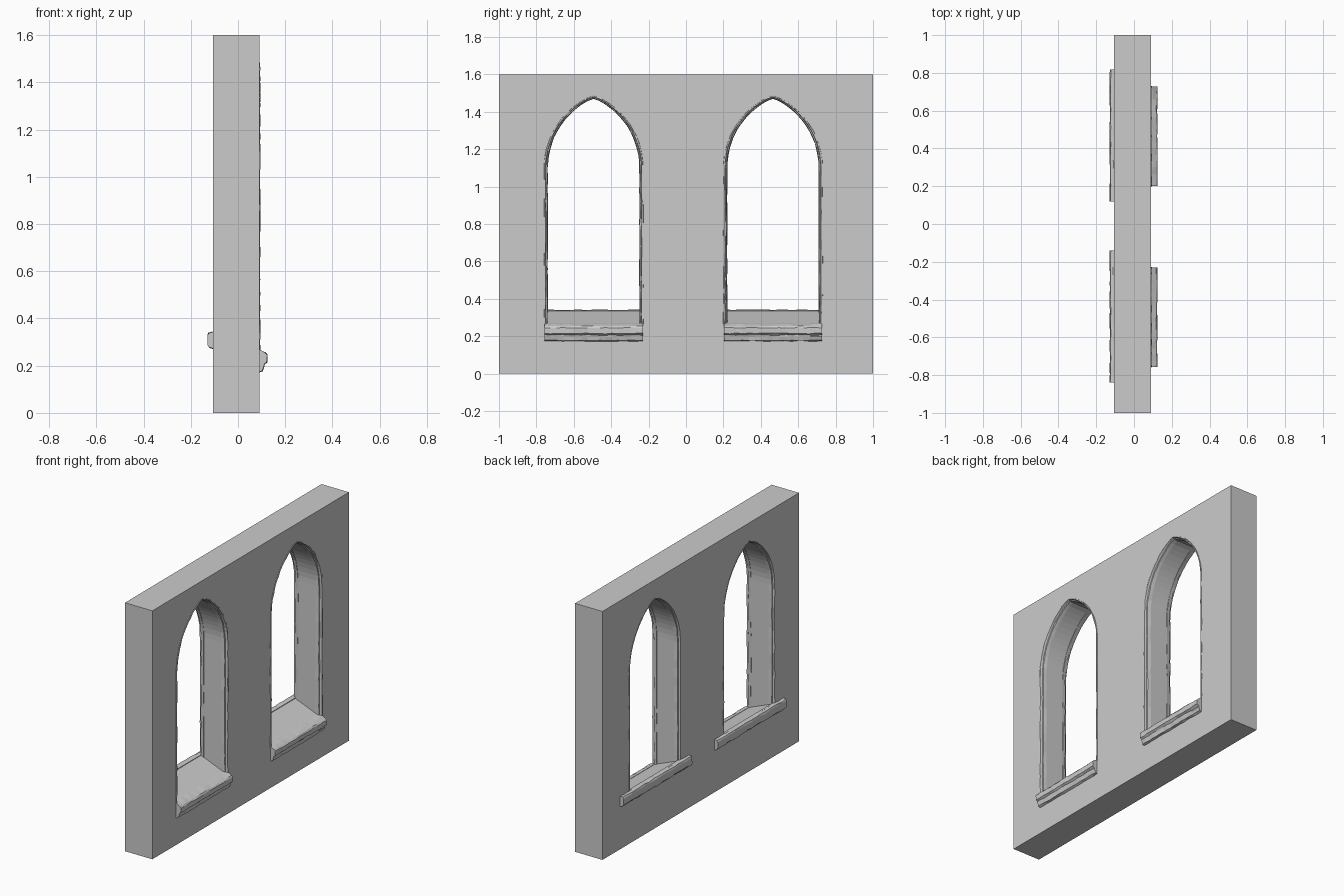
import bpy, bmesh, math, random
from mathutils import Vector

if "Cube" in bpy.data.objects:
    bpy.data.objects.remove(bpy.data.objects["Cube"])

random.seed(4)
X0, X1 = -0.105, 0.09          # wall back and front planes
CENTRES = {"left": -0.494, "right": 0.465}
SPRING, ARC_STEPS, JAMB_STEPS = 1.1, 14, 14


def loft(name, rings):
    """Skin closed rings of points and cap both ends."""
    bm = bmesh.new()
    vs = [[bm.verts.new(p) for p in r] for r in rings]
    n = len(vs[0])
    for a, b in zip(vs, vs[1:]):
        for i in range(n):
            bm.faces.new((a[i], a[(i + 1) % n], b[(i + 1) % n], b[i]))
    bm.faces.new(vs[0])
    bm.faces.new(vs[-1])
    bmesh.ops.recalc_face_normals(bm, faces=bm.faces)
    me = bpy.data.meshes.new(name)
    bm.to_mesh(me)
    bm.free()
    ob = bpy.data.objects.new(name, me)
    bpy.context.collection.objects.link(ob)
    return ob


def outline(w, bottom, steps):
    """Pointed arch as (y, z), from bottom left over the apex to bottom right."""
    rise = 0.388 - (0.263 - w) * 0.8
    r = (w * w + rise * rise) / (2 * w)
    top = math.asin(rise / r)
    half = [(w, bottom + (SPRING - bottom) * i / steps) for i in range(steps)]
    for i in range(ARC_STEPS + 1):
        a = top * i / ARC_STEPS
        half.append((r * math.cos(a) - (r - w), SPRING + r * math.sin(a)))
    half[-1] = (0.0, half[-1][1] - 0.004)
    return [(-y, z) for y, z in half] + half[-2::-1]


def jit(s):
    return random.uniform(-s, s)


def opening_cutter(name, cy):
    """Window void: chamfered at both faces, floor sloping to the front."""
    stations = [(-0.2, 0.262, 0.34), (X0, 0.262, 0.34), (X0 + 0.035, 0.247, 0.326),
                (X1 - 0.035, 0.247, 0.276), (X1, 0.262, 0.262), (0.2, 0.262, 0.262)]
    return loft(name, [[Vector((x, cy + y, z)) for y, z in outline(w, b, 1)]
                       for x, w, b in stations])


def trim(name, cy, back):
    """Worn stepped moulding following the arch."""
    section = [(0.266, 0.086), (0.264, 0.0935), (0.257, 0.093), (0.254, 0.079),
               (0.248, 0.077), (0.2445, 0.055), (0.262, 0.055)]
    paths = [outline(w, 0.315 if back else 0.265, JAMB_STEPS) for w, x in section]
    rings = []
    for i in range(len(paths[0])):
        ring = []
        for (w, x), path in zip(section, paths):
            x += jit(0.0015)
            if back:
                x = max(X0 + X1 - x, X0 - 0.001)
            y, z = path[i]
            ring.append(Vector((x, cy + y + jit(0.0015), z)))
        rings.append(ring)
    return loft(name, rings)


def sill(name, cy, half, profile, rough):
    """Chipped ledge: an (x, z) profile run along y."""
    rings = []
    n = 16
    for i in range(n + 1):
        y = cy - half + 2 * half * i / n
        rings.append([Vector((x, y, z)) if x in (0.07, -0.09) else
                      Vector((x - math.copysign(abs(jit(rough)), x), y, z + jit(rough * 0.6)))
                      for x, z in profile])
    return loft(name, rings)


# wall slab
wall = loft("wall", [[Vector((x, y, z)) for y, z in ((-1, 0), (1, 0), (1, 1.6), (-1, 1.6))]
                     for x in (X0, X1)])

front_sill = [(0.07, 0.272), (0.098, 0.264), (0.118, 0.254), (0.126, 0.245), (0.125, 0.215),
              (0.112, 0.206), (0.112, 0.198), (0.106, 0.178), (0.094, 0.174), (0.07, 0.174)]
back_sill = [(-0.09, 0.338), (-0.112, 0.342), (-0.126, 0.338), (-0.13, 0.328),
             (-0.13, 0.29), (-0.122, 0.278), (-0.108, 0.272), (-0.09, 0.272)]

for side, cy in CENTRES.items():
    # arched opening
    cutter = opening_cutter(side + "_opening_cutter", cy)
    cutter.hide_render = True
    cutter.hide_set(True)
    mod = wall.modifiers.new(side + "_opening", 'BOOLEAN')
    mod.operation = 'DIFFERENCE'
    mod.solver = 'EXACT'
    mod.object = cutter
    # mouldings and ledges
    trim(side + "_front_trim", cy, False)
    trim(side + "_back_trim", cy, True)
    sill(side + "_front_sill", cy, 0.263, front_sill, 0.004)
    sill(side + "_back_sill", cy + 0.004, 0.35, back_sill, 0.004)

# bake the openings into the wall and drop the cutters
bpy.context.view_layer.update()
baked = bpy.data.meshes.new_from_object(wall.evaluated_get(bpy.context.evaluated_depsgraph_get()))
wall.modifiers.clear()
wall.data = baked
for side in CENTRES:
    bpy.data.objects.remove(bpy.data.objects[side + "_opening_cutter"])
